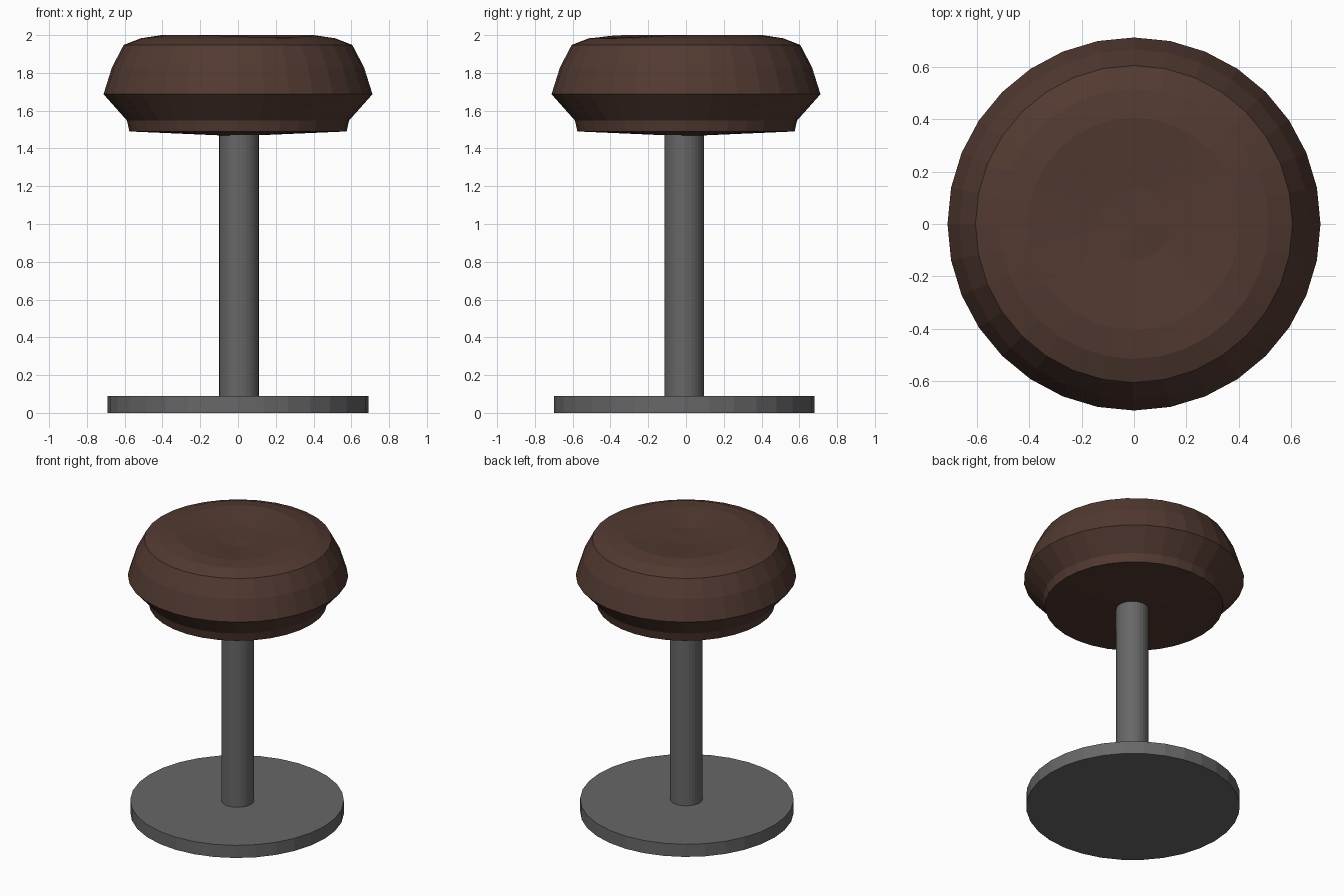
import bpy, bmesh, math

if "Cube" in bpy.data.objects:
    bpy.data.objects.remove(bpy.data.objects["Cube"])

SIDES = 32


def material(name, rgb):
    m = bpy.data.materials.new(name)
    m.diffuse_color = (*rgb, 1.0)
    m.use_nodes = True
    m.node_tree.nodes["Principled BSDF"].inputs["Base Color"].default_value = m.diffuse_color
    return m


brown = material("brown leather", (0.085, 0.042, 0.031))
grey = material("grey metal", (0.136, 0.136, 0.136))


def lathe(name, profile, mat, centre=(0, 0), warp=None):
    """Revolve (radius, z) points, listed bottom to top; radius 0 closes an end."""
    bm = bmesh.new()
    rings = []
    for r, z in profile:
        if r == 0:
            rings.append([bm.verts.new((centre[0], centre[1], z))])
            continue
        ring = []
        for i in range(SIDES):
            a = 2 * math.pi * i / SIDES
            dz = warp(r, z, a) if warp else 0
            ring.append(bm.verts.new((centre[0] + r * math.cos(a),
                                      centre[1] + r * math.sin(a), z + dz)))
        rings.append(ring)
    for lo, hi in zip(rings, rings[1:]):
        for i in range(SIDES):
            j = (i + 1) % SIDES
            if len(lo) == 1:
                bm.faces.new((lo[0], hi[j], hi[i]))
            elif len(hi) == 1:
                bm.faces.new((lo[i], lo[j], hi[0]))
            else:
                bm.faces.new((lo[i], lo[j], hi[j], hi[i]))
    bmesh.ops.recalc_face_normals(bm, faces=bm.faces)
    me = bpy.data.meshes.new(name)
    bm.to_mesh(me)
    bm.free()
    me.materials.append(mat)
    ob = bpy.data.objects.new(name, me)
    bpy.context.collection.objects.link(ob)
    return ob


def worn_dent(r, z, a):
    """Slight sag in the cushion top, towards the front right."""
    if z < 1.96 or r > 0.45:
        return 0
    return -0.012 * max(0, math.cos(a + math.radians(60))) ** 4


# Round base plate and post
lathe("base_plate", [(0, 0), (0.69, 0), (0.69, 0.09), (0, 0.09)], grey, (0, -0.01))
lathe("post", [(0, 0.08), (0.105, 0.08), (0.105, 1.5), (0, 1.5)], grey, (0.005, -0.01))

# Cushion: lower band, flared side, rounded top with a shallow dip
lathe("seat_cushion", [
    (0, 1.465), (0.575, 1.49), (0.588, 1.548), (0.712, 1.687),
    (0.667, 1.83), (0.605, 1.948), (0.515, 1.983), (0.405, 2.0),
    (0.28, 1.988), (0.14, 1.974), (0, 1.97)], brown, (0, 0), worn_dent)
